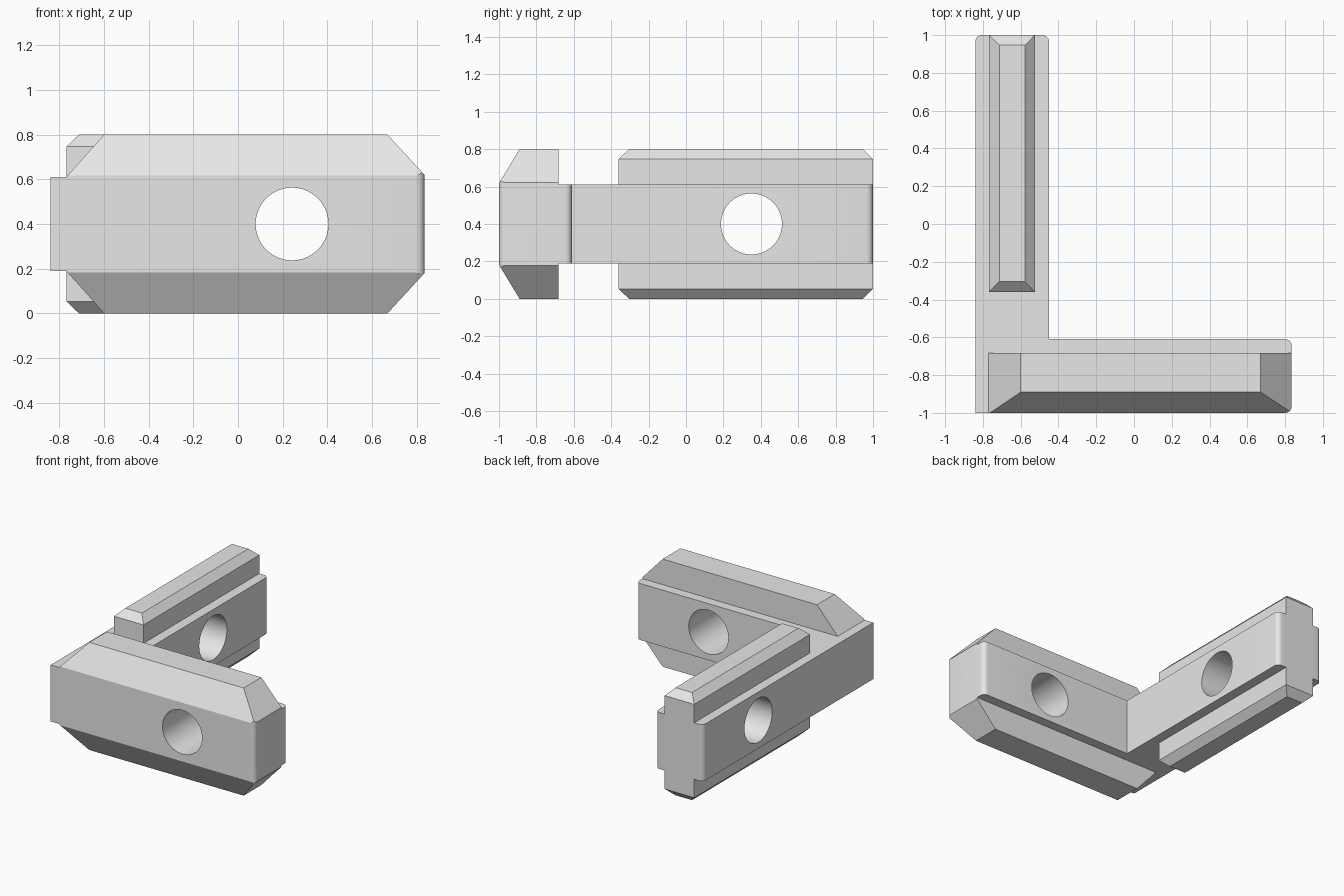
import bpy, bmesh, math
from mathutils import Matrix, Vector

cube = bpy.data.objects.get("Cube")
if cube:
    bpy.data.objects.remove(cube, do_unlink=True)

MID = 0.4          # height of the symmetry plane
HALF = 0.21        # half thickness of the L-shaped plate
FULL = 0.4         # half height of the ridges

grey = bpy.data.materials.new("light grey metal")
grey.use_nodes = True
grey.diffuse_color = (0.8, 0.8, 0.8, 1)
grey.node_tree.nodes["Principled BSDF"].inputs["Base Color"].default_value = grey.diffuse_color


def make(name, bm):
    bmesh.ops.recalc_face_normals(bm, faces=bm.faces[:])
    mesh = bpy.data.meshes.new(name)
    bm.to_mesh(mesh)
    bm.free()
    mesh.materials.append(grey)
    obj = bpy.data.objects.new(name, mesh)
    bpy.context.collection.objects.link(obj)
    return obj


def l_prism(name, half):
    """L outline extruded about the mid plane, with the arm ends rounded."""
    left, inner, right = -0.84, -0.45, 0.835
    outline = [(left, -1), (right, -1), (right, -0.61), (inner, -0.61), (inner, 1), (left, 1)]
    bm = bmesh.new()
    face = bm.faces.new([bm.verts.new((x, y, MID - half)) for x, y in outline])
    new = bmesh.ops.extrude_face_region(bm, geom=[face])["geom"]
    bmesh.ops.translate(bm, vec=(0, 0, 2 * half),
                        verts=[v for v in new if isinstance(v, bmesh.types.BMVert)])
    ends = []
    for e in bm.edges:
        a, b = (v.co for v in e.verts)
        if abs(a.z - b.z) > half and (a.x > 0.8 or a.y > 0.9):
            ends.append(e)
    bmesh.ops.bevel(bm, geom=ends, offset=0.035, segments=6, profile=0.5, affect="EDGES")
    return make(name, bm)


def ridge(name, base, tip, shoulder):
    """Box with bevelled top and bottom; base and tip are (x0, x1, y0, y1)."""
    bm = bmesh.new()
    levels = [(-FULL, tip), (-shoulder, base), (shoulder, base), (FULL, tip)]
    rings = []
    for z, (x0, x1, y0, y1) in levels:
        corners = [(x0, y0), (x1, y0), (x1, y1), (x0, y1)]
        rings.append([bm.verts.new((x, y, MID + z)) for x, y in corners])
    for low, high in zip(rings, rings[1:]):
        for i in range(4):
            j = (i + 1) % 4
            bm.faces.new((low[i], low[j], high[j], high[i]))
    bm.faces.new(rings[0])
    bm.faces.new(rings[-1])
    return make(name, bm)


def drill(name, centre, axis):
    bm = bmesh.new()
    turn = Vector((0, 0, 1)).rotation_difference(Vector(axis)).to_matrix().to_4x4()
    bmesh.ops.create_cone(bm, cap_ends=True, segments=64, radius1=0.163, radius2=0.163,
                          depth=0.7, matrix=Matrix.Translation(centre) @ turn)
    return make(name, bm)


def combine(obj, other, operation):
    mod = obj.modifiers.new(operation.lower(), "BOOLEAN")
    mod.operation, mod.object, mod.solver = operation, other, "EXACT"
    bpy.context.view_layer.objects.active = obj
    bpy.ops.object.modifier_apply(modifier=mod.name)
    bpy.data.objects.remove(other, do_unlink=True)


# L-shaped plate joining both arms
bracket = l_prism("corner_bracket", HALF)

# Front arm: wedge ridge, trimmed to the rounded outline
front = ridge("front_ridge", (-0.77, 0.845, -1.005, -0.682), (-0.6, 0.67, -0.89, -0.682), HALF)
combine(front, l_prism("outline_trim", FULL + 0.1), "INTERSECT")
combine(bracket, front, "UNION")

# Side arm: narrow rail with chamfered edges
rail = ridge("side_rail", (-0.768, -0.525, -0.36, 1), (-0.713, -0.577, -0.305, 0.947), 0.347)
combine(bracket, rail, "UNION")

# Screw holes through each arm
combine(bracket, drill("front_hole", (0.242, -0.8, MID), (0, 1, 0)), "DIFFERENCE")
combine(bracket, drill("side_hole", (-0.645, 0.35, MID), (1, 0, 0)), "DIFFERENCE")

bpy.ops.object.select_all(action="DESELECT")
bracket.select_set(True)
bpy.context.view_layer.objects.active = bracket
bpy.ops.object.shade_smooth_by_angle(angle=math.radians(25))
